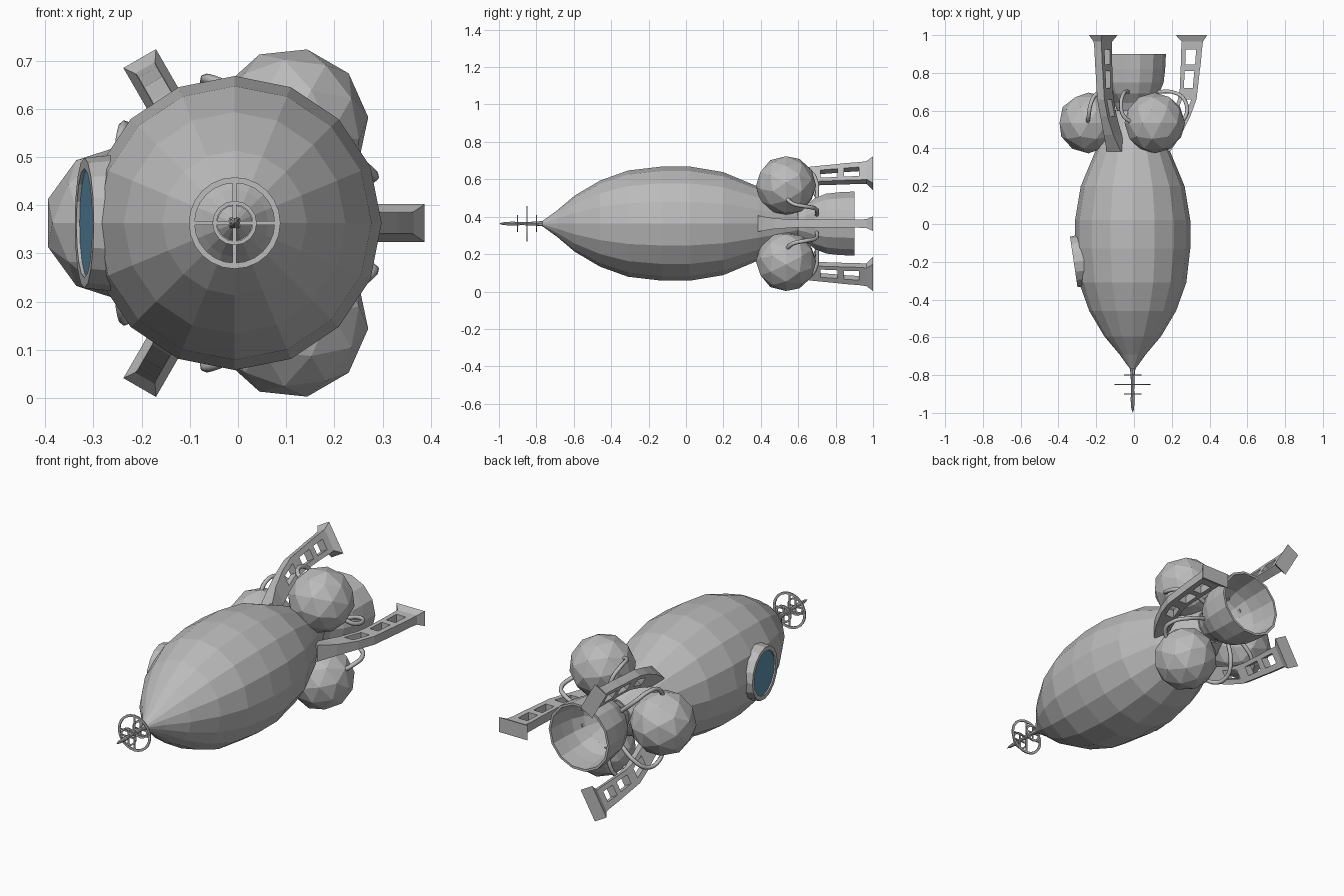
import bpy, bmesh
from math import sin, cos, pi, radians
from mathutils import Matrix, Vector

old = bpy.data.objects.get("Cube")
if old:
    bpy.data.objects.remove(old)

AXIS = Vector((-0.007, 0, 0.363))
CENTRE = Matrix.Translation(AXIS)


def material(name, rgb):
    m = bpy.data.materials.new(name)
    m.use_nodes = True
    m.diffuse_color = (*rgb, 1)
    m.node_tree.nodes["Principled BSDF"].inputs["Base Color"].default_value = (*rgb, 1)
    return m


GREY = material("grey metal", (0.5, 0.5, 0.5))
BLUE = material("blue glass", (0.11, 0.28, 0.43))


def finish(name, bm, matrix=CENTRE, mat=GREY):
    bmesh.ops.remove_doubles(bm, verts=bm.verts, dist=0.0001)
    bmesh.ops.recalc_face_normals(bm, faces=bm.faces)
    mesh = bpy.data.meshes.new(name)
    bm.to_mesh(mesh)
    bm.free()
    mesh.materials.append(mat)
    obj = bpy.data.objects.new(name, mesh)
    obj.matrix_world = matrix
    bpy.context.collection.objects.link(obj)
    return obj


def lathe(name, profile, sides, matrix=CENTRE, mat=GREY, closed=False):
    """Turn (radius, y) points around the y axis."""
    bm = bmesh.new()
    rings = []
    for r, y in profile:
        r = max(r, 0.00001)
        rings.append([bm.verts.new((r * cos(2 * pi * k / sides), y, r * sin(2 * pi * k / sides)))
                      for k in range(sides)])
    pairs = list(zip(rings, rings[1:]))
    if closed:
        pairs.append((rings[-1], rings[0]))
    for a, b in pairs:
        for k in range(sides):
            n = (k + 1) % sides
            bm.faces.new((a[k], a[n], b[n], b[k]))
    return finish(name, bm, matrix, mat)


def hoop(name, outer, inner, y0, y1, sides, matrix=CENTRE):
    return lathe(name, [(outer, y0), (outer, y1), (inner, y1), (inner, y0)],
                 sides, matrix, closed=True)


def around(degrees):
    """Turn about the long axis, counted from +x towards +z."""
    return CENTRE @ Matrix.Rotation(-radians(degrees), 4, 'Y')


# Hull
lathe("hull", [(0, -0.78), (0.016, -0.765), (0.07, -0.69), (0.15, -0.595), (0.23, -0.46),
               (0.284, -0.31), (0.305, -0.13), (0.305, 0.02), (0.275, 0.2), (0.2, 0.38),
               (0.135, 0.52), (0.09, 0.6), (0, 0.6)], 16)

# Engine bell, open at the back
lathe("engine_bell", [(0.07, 0.57), (0.1, 0.64), (0.14, 0.69), (0.164, 0.75), (0.172, 0.82),
                      (0.176, 0.9), (0.164, 0.9), (0.158, 0.82), (0.148, 0.75), (0.12, 0.69),
                      (0.06, 0.65), (0, 0.64)], 14)

# Nose antenna: spike, hoops and spokes
lathe("nose_spike", [(0, -1), (0.007, -0.98), (0.011, -0.93), (0.008, -0.88),
                     (0.011, -0.8), (0.015, -0.76)], 8)
hoop("large_hoop", 0.095, 0.083, -0.853, -0.847, 24)
hoop("front_hoop", 0.046, 0.038, -0.903, -0.897, 16)
hoop("rear_hoop", 0.046, 0.036, -0.803, -0.797, 16)
for label, y, reach in (("large", -0.85, 0.088), ("front", -0.9, 0.041), ("rear", -0.8, 0.041)):
    bm = bmesh.new()
    for size in ((2 * reach, 0.005, 0.008), (0.008, 0.005, 2 * reach)):
        bmesh.ops.create_cube(bm, size=1, matrix=Matrix.Translation((0, y, 0))
                              @ Matrix.Diagonal((*size, 1)))
    finish(label + "_spokes", bm)

# Round window on the -x side
tilt = Matrix.Translation((-0.311, -0.2, 0.363)) @ Matrix.Rotation(radians(98.4), 4, 'Z')
lathe("window_frame", [(0.142, -0.06), (0.135, 0.008), (0.113, 0.008), (0.113, -0.06)],
      16, tilt, closed=True)
lathe("window_glass", [(0, 0.001), (0.115, 0.001), (0.115, -0.006), (0, -0.006)], 16, tilt, BLUE)

# Fin stations: y, inner radius, outer radius, half width
STATIONS = [(0.385, 0.15, 0.2, 0.043), (0.47, 0.165, 0.255, 0.029), (0.57, 0.205, 0.305, 0.022),
            (0.66, 0.24, 0.338, 0.022), (0.72, 0.25, 0.345, 0.022), (0.81, 0.253, 0.355, 0.022),
            (0.845, 0.255, 0.36, 0.022), (0.925, 0.257, 0.367, 0.022),
            (0.965, 0.26, 0.372, 0.024), (1.0, 0.228, 0.394, 0.039)]
HOLES = {(2, 1), (4, 1), (6, 1)}


def fin(name, matrix):
    bm = bmesh.new()
    grid = {}
    for i, (y, r0, r1, w) in enumerate(STATIONS):
        for j, t in enumerate((0, 0.22, 0.72, 1)):
            for s in (0, 1):
                grid[i, j, s] = bm.verts.new((r0 + (r1 - r0) * t, y, w * (2 * s - 1)))
    # Solid cells share walls; only walls used once lie on the surface
    walls = {}
    for i in range(len(STATIONS) - 1):
        for j in range(3):
            if (i, j) in HOLES:
                continue
            a, b, c, d = (i, j), (i + 1, j), (i + 1, j + 1), (i, j + 1)
            quads = [[(*p, s) for p in (a, b, c, d)] for s in (0, 1)]
            for p, q in ((a, b), (b, c), (c, d), (d, a)):
                quads.append([(*p, 0), (*q, 0), (*q, 1), (*p, 1)])
            for quad in quads:
                walls.setdefault(frozenset(quad), []).append(quad)
    for found in walls.values():
        if len(found) == 1:
            bm.faces.new([grid[key] for key in found[0]])
    return finish(name, bm, matrix)


def pipe(name, side, matrix):
    curve = bpy.data.curves.new(name, 'CURVE')
    curve.dimensions = '3D'
    curve.bevel_depth = 0.011
    curve.bevel_resolution = 1
    curve.resolution_u = 4
    curve.use_fill_caps = True
    path = [(0.27, 33, 0.53), (0.3, 21, 0.57), (0.297, 18, 0.64), (0.25, 19, 0.69), (0.12, 20, 0.7)]
    spline = curve.splines.new('BEZIER')
    spline.bezier_points.add(len(path) - 1)
    for point, (r, angle, y) in zip(spline.bezier_points, path):
        a = radians(angle) * side
        point.co = (r * cos(a), y, r * sin(a))
        point.handle_left_type = point.handle_right_type = 'AUTO'
    curve.materials.append(GREY)
    obj = bpy.data.objects.new(name, curve)
    obj.matrix_world = matrix
    bpy.context.collection.objects.link(obj)


# Three fins with pipes on both sides, and a tank between each pair
for n, angle in enumerate((0, 120, 240), 1):
    fin(f"fin_{n}", around(angle))
    pipe(f"fuel_pipe_{n}_a", 1, around(angle))
    pipe(f"fuel_pipe_{n}_b", -1, around(angle))
    bm = bmesh.new()
    bmesh.ops.create_icosphere(bm, subdivisions=2, radius=0.161)
    place = Matrix.Translation((0.234, 0.535, 0)) @ Matrix.Rotation(pi / 2, 4, 'X')
    finish(f"fuel_tank_{n}", bm, around(angle + 60) @ place)
